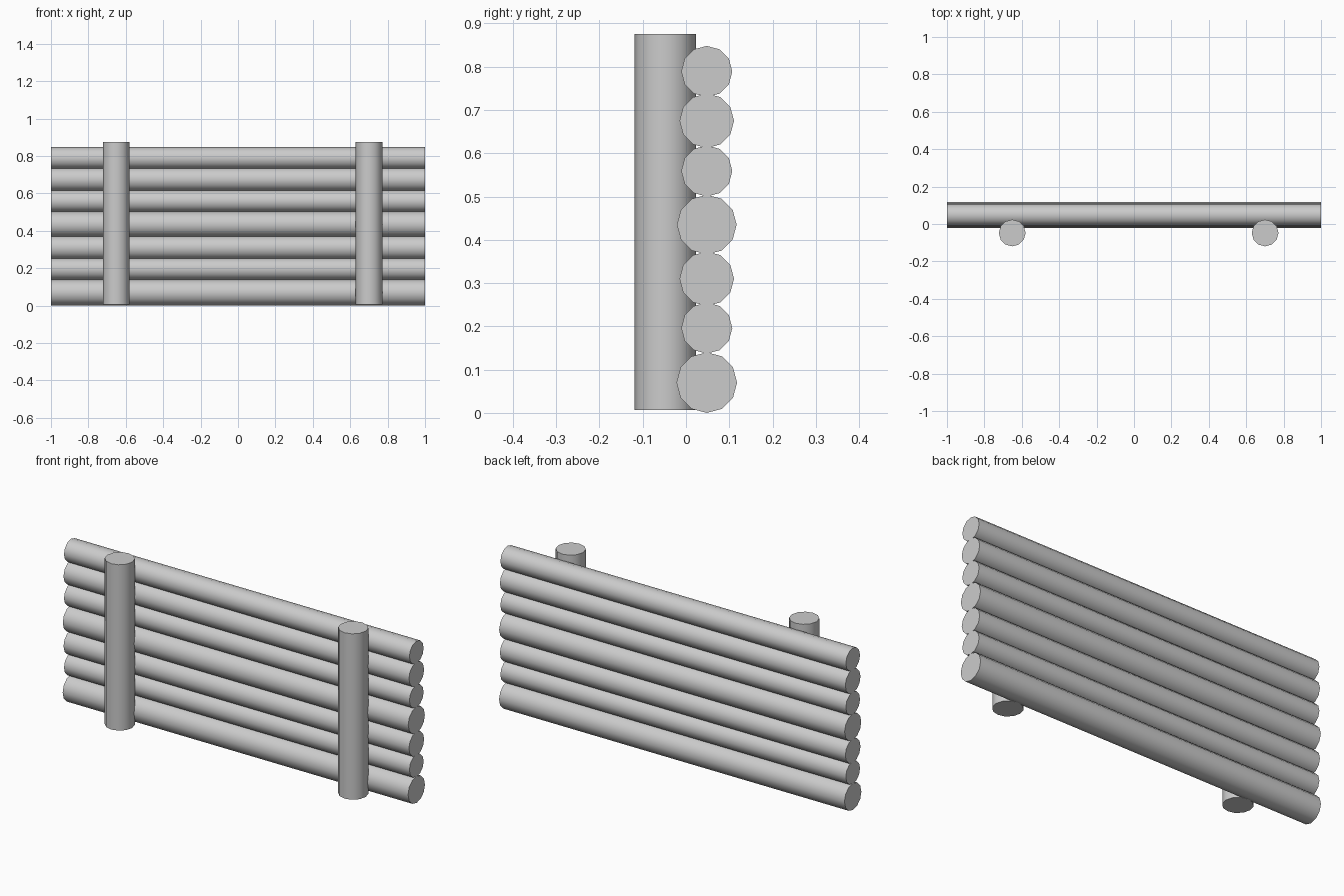
import bpy
from math import radians

if "Cube" in bpy.data.objects:
    bpy.data.objects.remove(bpy.data.objects["Cube"])

SIDES = 12


def pole(name, radius, length, location, rotation=(0, 0, 0)):
    bpy.ops.mesh.primitive_cylinder_add(
        vertices=SIDES, radius=radius, depth=length,
        location=location, rotation=rotation)
    obj = bpy.context.object
    obj.name = name
    bpy.ops.object.transform_apply(location=False, rotation=True, scale=True)
    bpy.ops.object.shade_smooth_by_angle(angle=radians(40))
    return obj


# Stacked horizontal logs: (centre height, radius), bottom to top
LOGS = [(0.070, 0.070), (0.196, 0.059), (0.310, 0.063), (0.435, 0.069),
        (0.559, 0.059), (0.675, 0.063), (0.789, 0.059)]
for i, (z, r) in enumerate(LOGS, 1):
    pole(f"wall_log_{i}", r, 2.0, (0, 0.048, z), (0, radians(90), 0))

# Upright posts in front of the wall
POST_BOTTOM, POST_TOP = 0.007, 0.875
for name, x in (("left_post", -0.651), ("right_post", 0.701)):
    pole(name, 0.0715, POST_TOP - POST_BOTTOM,
         (x, -0.048, (POST_TOP + POST_BOTTOM) / 2))
